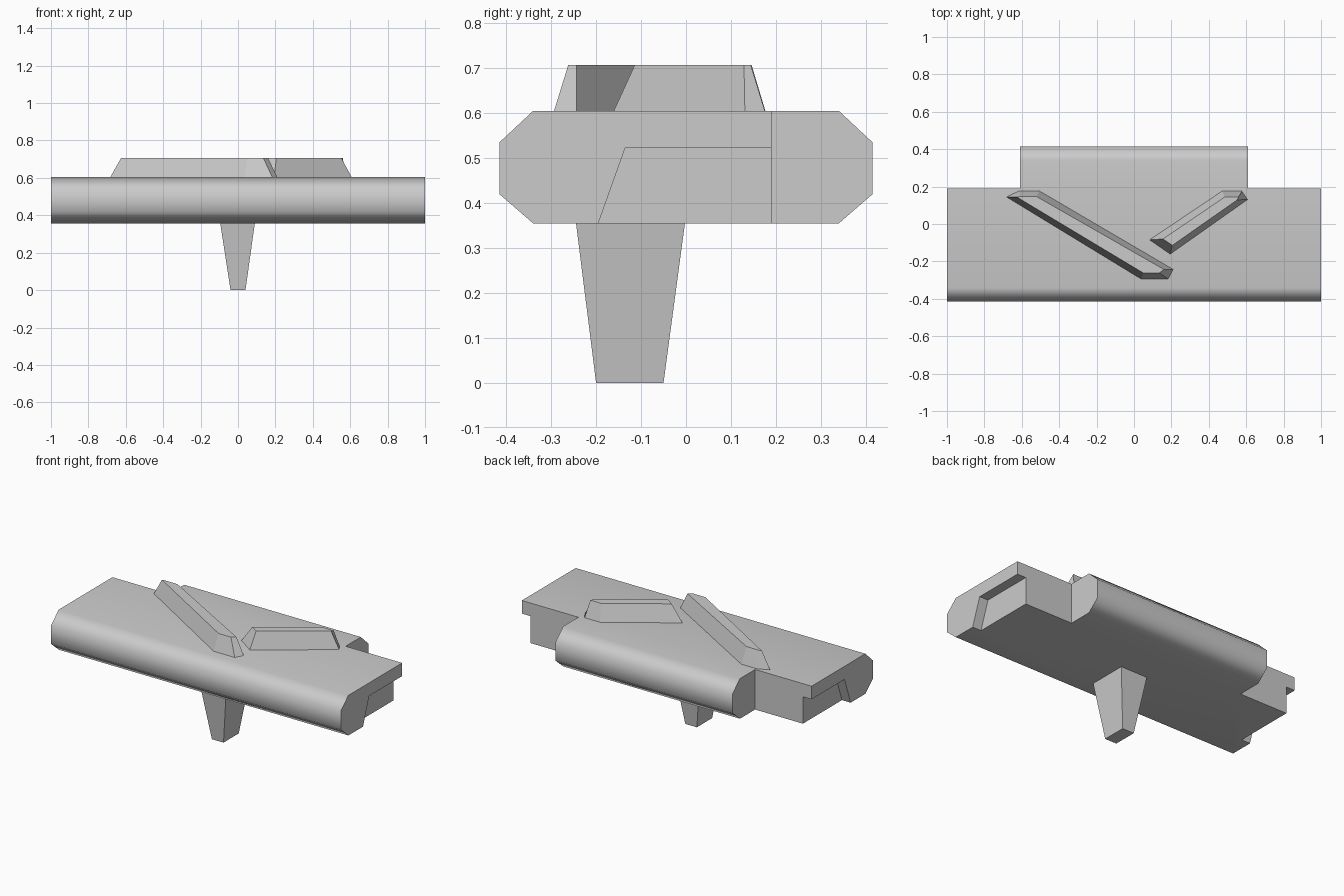
import bpy, bmesh, math

if "Cube" in bpy.data.objects:
    bpy.data.objects.remove(bpy.data.objects["Cube"])

grey = bpy.data.materials.new("light_grey")
grey.diffuse_color = (0.6, 0.6, 0.6, 1)
grey.use_nodes = True
grey.node_tree.nodes["Principled BSDF"].inputs["Base Color"].default_value = grey.diffuse_color


def loft(name, lower, upper):
    """Solid between two matching rings of 3D points."""
    bm = bmesh.new()
    a = [bm.verts.new(p) for p in lower]
    b = [bm.verts.new(p) for p in upper]
    n = len(a)
    bm.faces.new(a[::-1])
    bm.faces.new(b)
    for i in range(n):
        j = (i + 1) % n
        bm.faces.new((a[i], a[j], b[j], b[i]))
    bmesh.ops.recalc_face_normals(bm, faces=bm.faces)
    me = bpy.data.meshes.new(name)
    bm.to_mesh(me)
    bm.free()
    me.materials.append(grey)
    ob = bpy.data.objects.new(name, me)
    bpy.context.collection.objects.link(ob)
    return ob


def x_prism(name, profile, x0, x1):
    return loft(name, [(x0, y, z) for y, z in profile], [(x1, y, z) for y, z in profile])


def ridge(name, base, top):
    return loft(name, [(x, y, 0.60) for x, y in base], [(x, y, 0.707) for x, y in top])


# Body: chamfered slab running along x
body = x_prism("body", [(-0.415, 0.42), (-0.34, 0.355), (0.34, 0.355), (0.415, 0.42),
                        (0.415, 0.535), (0.34, 0.605), (-0.34, 0.605), (-0.415, 0.535)], -1, 1)

# Cut the rear corners away and undercut both ends
corner = [(0.19, 0.2), (0.6, 0.2), (0.6, 0.8), (0.19, 0.8)]
slope = 0.06 / 0.168
under = [(-0.195 - 0.1 * slope, 0.255), (0.3, 0.255), (0.3, 0.523), (-0.135, 0.523)]
cutters = []
for side in (-1, 1):
    cutters.append(x_prism("corner_cutter", corner, side * 0.61, side * 1.2))
    cutters.append(x_prism("undercut_cutter", under, side * 0.94, side * 1.2))
bpy.context.view_layer.objects.active = body
for c in cutters:
    c.hide_render = True
    mod = body.modifiers.new("cut", 'BOOLEAN')
    mod.operation = 'DIFFERENCE'
    mod.solver = 'EXACT'
    mod.object = c
    bpy.ops.object.modifier_apply(modifier=mod.name)
for c in cutters:
    bpy.data.objects.remove(c)

# Soft shading over the chamfers, flat faces kept flat
body.select_set(True)
bpy.ops.object.shade_smooth_by_angle(angle=math.radians(55))
wn = body.modifiers.new("weighted", 'WEIGHTED_NORMAL')
wn.keep_sharp = True

# Tapered peg underneath
loft("peg",
     [(-0.04, -0.2, 0), (0.04, -0.2, 0), (0.04, -0.05, 0), (-0.04, -0.05, 0)],
     [(-0.095, -0.245, 0.358), (0.09, -0.245, 0.358), (0.09, -0.002, 0.358), (-0.095, -0.002, 0.358)])

# Two bevelled ridges on top
ridge("long_ridge",
      [(-0.685, 0.145), (-0.615, 0.178), (-0.505, 0.178), (0.212, -0.243), (0.185, -0.295), (0.037, -0.295)],
      [(-0.625, 0.143), (-0.61, 0.146), (-0.52, 0.146), (0.16, -0.243), (0.135, -0.262), (0.05, -0.262)])
ridge("short_ridge",
      [(0.08, -0.085), (0.47, 0.177), (0.578, 0.177), (0.61, 0.131), (0.193, -0.163)],
      [(0.155, -0.08), (0.485, 0.144), (0.56, 0.144), (0.552, 0.129), (0.205, -0.114)])
